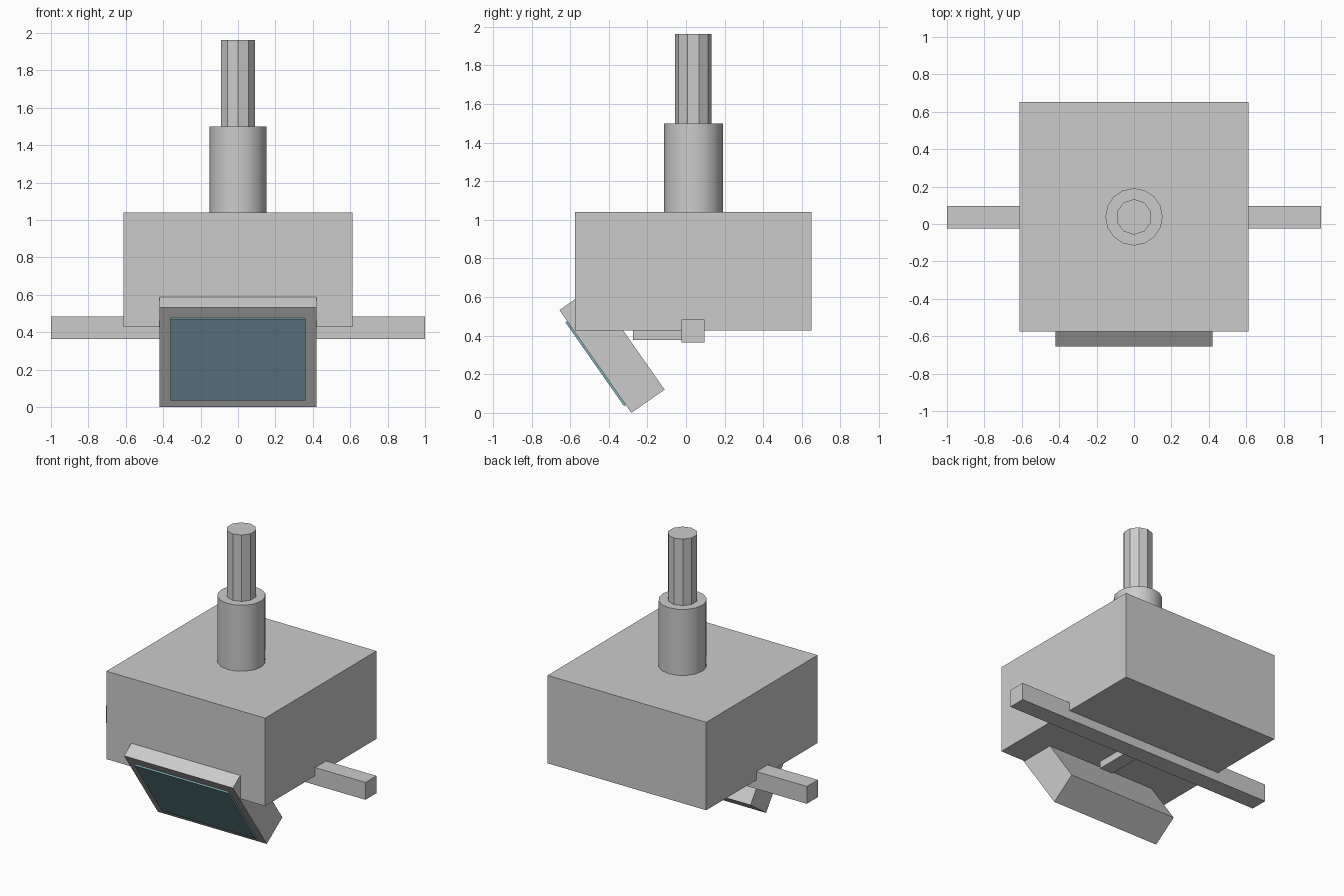
import bpy, math
from mathutils import Matrix, Vector

if "Cube" in bpy.data.objects:
    bpy.data.objects.remove(bpy.data.objects["Cube"])


def box(name, lo, hi, matrix=None):
    """Axis-aligned box between two corners, optionally placed by a matrix."""
    lo, hi = Vector(lo), Vector(hi)
    bpy.ops.mesh.primitive_cube_add(size=1)
    ob = bpy.context.object
    ob.name = name
    m = Matrix.Translation((lo + hi) / 2) @ Matrix.Diagonal((*(hi - lo), 1))
    ob.data.transform(m)
    if matrix is not None:
        ob.matrix_world = matrix
    return ob


def cylinder(name, sides, radius, z0, z1, y):
    bpy.ops.mesh.primitive_cylinder_add(vertices=sides, radius=radius,
                                        depth=z1 - z0, location=(0, y, (z0 + z1) / 2))
    ob = bpy.context.object
    ob.name = name
    return ob


CY = 0.038  # centre line of body and post

# Main housing
box("housing", (-0.612, -0.575, 0.427), (0.612, 0.651, 1.04))

# Stepped post on top
collar = cylinder("post_collar", 16, 0.153, 1.02, 1.50, CY)
bpy.ops.object.shade_smooth_by_angle(angle=math.radians(30))
cylinder("post_rod", 10, 0.095, 1.48, 1.963, CY)

# Cross bar below the housing, with a short arm towards the display
box("cross_bar", (-1.0, -0.024, 0.364), (1.0, 0.097, 0.485))
box("display_arm", (-0.05, -0.275, 0.378), (0.05, 0.0, 0.47))

# Tilted display: local z runs up the front face, local y into the case
tilt = Matrix.Translation((0, -0.283, 0.0)) @ Matrix.Rotation(math.radians(35), 4, 'X')
box("display_case", (-0.42, 0, 0), (0.42, 0.21, 0.65), tilt)
screen = box("display_screen", (-0.36, -0.011, 0.05), (0.36, 0.03, 0.58), tilt)

mat = bpy.data.materials.new("screen_teal")
mat.diffuse_color = (0.22, 0.42, 0.47, 1)
mat.use_nodes = True
mat.node_tree.nodes["Principled BSDF"].inputs["Base Color"].default_value = mat.diffuse_color
screen.data.materials.append(mat)
